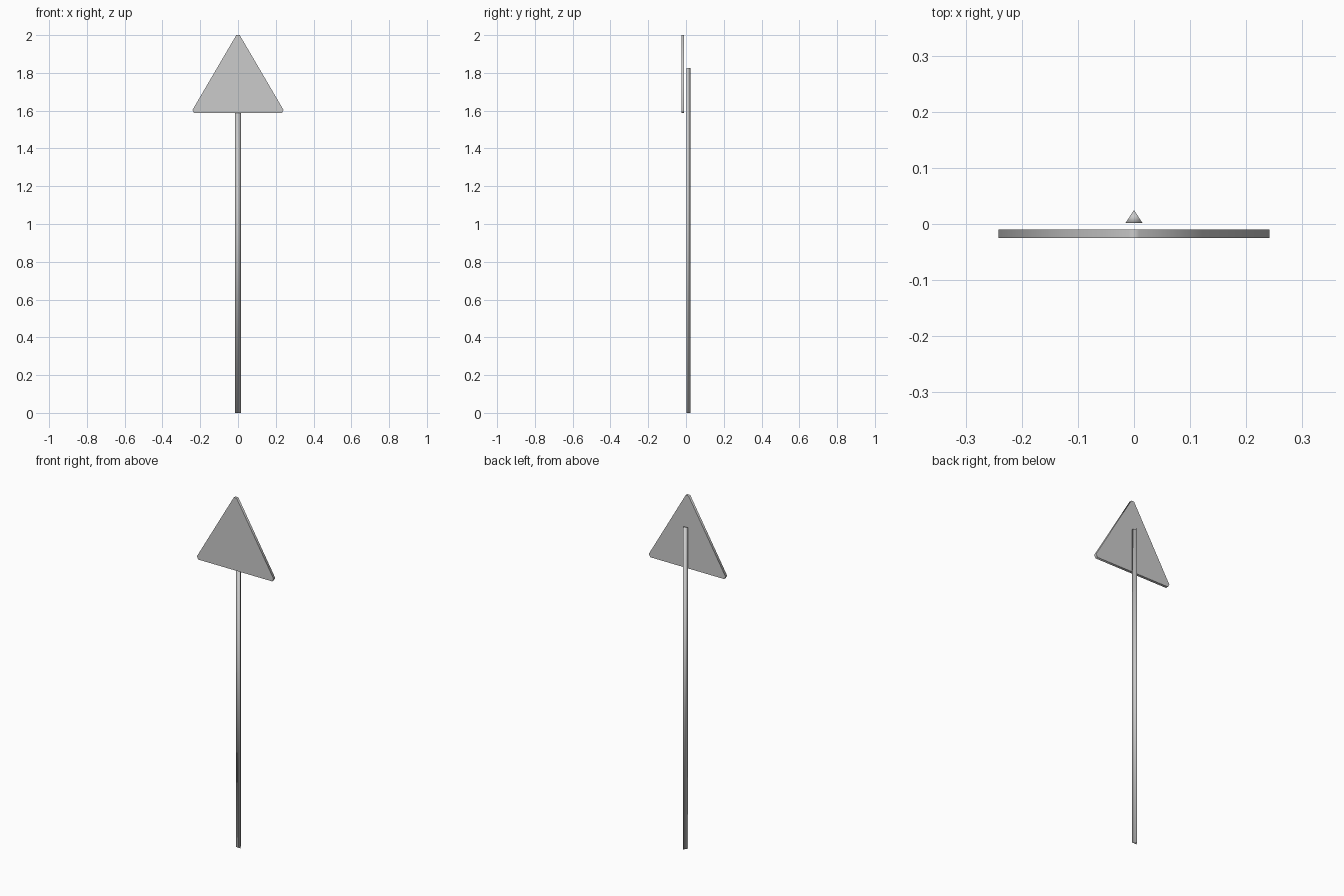
import bpy, bmesh, math

if "Cube" in bpy.data.objects:
    bpy.data.objects.remove(bpy.data.objects["Cube"])


def prism(name, pts, offset, smooth_angle):
    """Extrude a closed outline of 3D points by an offset vector."""
    bm = bmesh.new()
    face = bm.faces.new([bm.verts.new(p) for p in pts])
    ext = bmesh.ops.extrude_face_region(bm, geom=[face], use_keep_orig=True)
    verts = [g for g in ext["geom"] if isinstance(g, bmesh.types.BMVert)]
    bmesh.ops.translate(bm, verts=verts, vec=offset)
    bmesh.ops.recalc_face_normals(bm, faces=bm.faces[:])
    mesh = bpy.data.meshes.new(name)
    bm.to_mesh(mesh)
    bm.free()
    obj = bpy.data.objects.new(name, mesh)
    bpy.context.collection.objects.link(obj)
    bpy.ops.object.select_all(action='DESELECT')
    bpy.context.view_layer.objects.active = obj
    obj.select_set(True)
    bpy.ops.object.shade_smooth_by_angle(angle=math.radians(smooth_angle))
    return obj


# Three-sided post, flat side to the front, soft shaded all over
prism("post", [(-0.015, 0.002, 0), (0.015, 0.002, 0), (0, 0.025, 0)],
      (0, 0, 1.825), 180)

# Triangular sign plate with clipped corners, mirrored about x = 0
half = [(0.009, 2.0), (0.2415, 1.603), (0.232, 1.587)]
outline = half + [(-x, z) for x, z in reversed(half)]
prism("sign_plate", [(x, -0.025, z) for x, z in outline], (0, 0.015, 0), 70)
